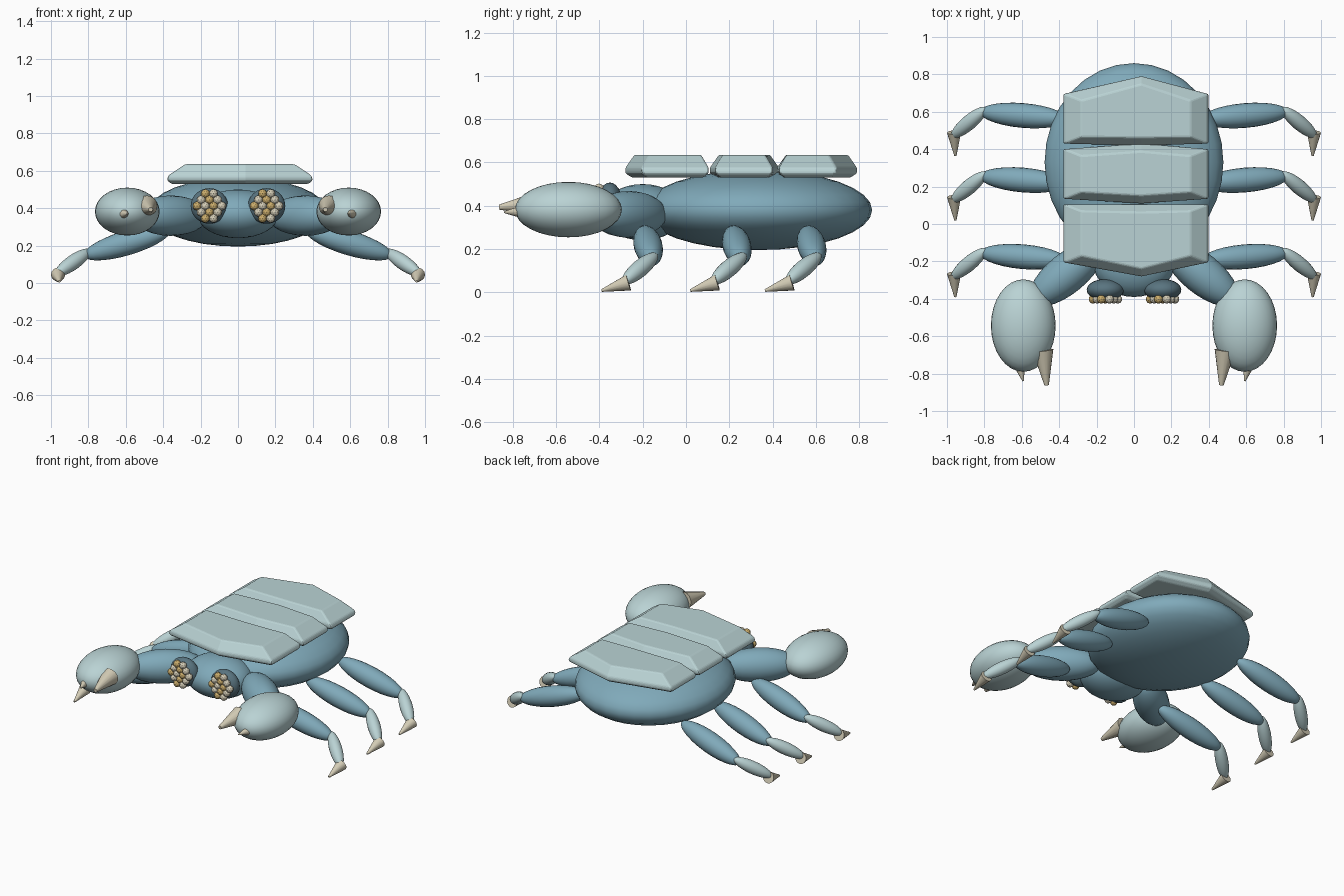
import bpy, bmesh, math
from mathutils import Vector, Matrix

if "Cube" in bpy.data.objects:
    bpy.data.objects.remove(bpy.data.objects["Cube"])


def material(name, rgb):
    m = bpy.data.materials.new(name)
    m.diffuse_color = (*rgb, 1)
    m.use_nodes = True
    m.node_tree.nodes["Principled BSDF"].inputs["Base Color"].default_value = m.diffuse_color
    return m


BLUE = material("shell blue", (0.215, 0.40, 0.49))
PALE = material("pale blue", (0.49, 0.65, 0.66))
DARK = material("eye slate", (0.10, 0.175, 0.215))
BONE = material("bone", (0.66, 0.61, 0.47))
GOLD = material("gold", (0.60, 0.42, 0.15))


def finish(name, bm, mat, angle=None):
    bmesh.ops.recalc_face_normals(bm, faces=bm.faces)
    me = bpy.data.meshes.new(name)
    bm.to_mesh(me)
    bm.free()
    me.materials.append(mat)
    ob = bpy.data.objects.new(name, me)
    bpy.context.collection.objects.link(ob)
    if angle:
        bpy.ops.object.select_all(action='DESELECT')
        ob.select_set(True)
        bpy.context.view_layer.objects.active = ob
        bpy.ops.object.shade_smooth_by_angle(angle=math.radians(angle))
    return ob


def ellipsoid(name, centre, radii, mat, segs=32, rings=16, rot=None):
    bm = bmesh.new()
    bmesh.ops.create_uvsphere(bm, u_segments=segs, v_segments=rings, radius=1)
    m = Matrix.Translation(centre) @ (rot or Matrix()) @ Matrix.Diagonal((*radii, 1))
    bmesh.ops.transform(bm, matrix=m, verts=bm.verts)
    return finish(name, bm, mat, 60)


def limb(name, a, b, r, mat):
    """Ellipsoid segment stretched between two points."""
    a, b = Vector(a), Vector(b)
    rot = (b - a).to_track_quat('Z', 'Y').to_matrix().to_4x4()
    return ellipsoid(name, (a + b) / 2, (r, r, (b - a).length / 2), mat, 20, 14, rot)


def spike(name, base, tip, r, mat, r_tip=0.004):
    base, tip = Vector(base), Vector(tip)
    d = tip - base
    bm = bmesh.new()
    bmesh.ops.create_cone(bm, cap_ends=True, segments=16, radius1=r, radius2=r_tip, depth=d.length)
    m = Matrix.Translation((base + tip) / 2) @ d.to_track_quat('Z', 'Y').to_matrix().to_4x4()
    bmesh.ops.transform(bm, matrix=m, verts=bm.verts)
    return finish(name, bm, mat, 40)


def back_plate(name, front, front_mid, rear, rear_mid):
    """Six-cornered plate with wide chamfers above and small ones below."""
    cx, cy, half = 0.01, (front + rear) / 2, 0.39
    rings = []
    bm = bmesh.new()
    for z, kx, inset in ((0.53, 0.94, 0.025), (0.55, 1, 0), (0.575, 0.98, 0), (0.635, 0.75, 0.035)):
        pts = [(-half * kx, front + inset), (0.03, front_mid + inset * 1.2), (half * kx, front + inset),
               (half * kx, rear - inset), (0.03, rear_mid - inset * 1.2), (-half * kx, rear - inset)]
        rings.append([bm.verts.new((cx + x, y, z)) for x, y in pts])
    for lo, hi in zip(rings, rings[1:]):
        for i in range(6):
            j = (i + 1) % 6
            bm.faces.new((lo[i], lo[j], hi[j], hi[i]))
    for ring in (rings[0], rings[-1]):
        bm.faces.new((ring[0], ring[1], ring[4], ring[5]))
        bm.faces.new((ring[1], ring[2], ring[3], ring[4]))
    ob = finish(name, bm, PALE)
    bev = ob.modifiers.new("soft edges", 'BEVEL')
    bev.width, bev.segments = 0.008, 2
    return ob


# body and head
ellipsoid("body", (0, 0.33, 0.38), (0.478, 0.53, 0.185), BLUE)
ellipsoid("head", (0, -0.20, 0.37), (0.22, 0.19, 0.13), BLUE)

# back plates
back_plate("front_plate", -0.205, -0.28, 0.105, 0.105)
back_plate("middle_plate", 0.135, 0.11, 0.40, 0.43)
back_plate("rear_plate", 0.43, 0.42, 0.695, 0.79)

for side, s in (("left", -1), ("right", 1)):
    # eye with packed lenses
    ex, ey, ez = s * 0.153, -0.352, 0.412
    ellipsoid(side + "_eye", (ex, ey, ez), (0.1, 0.058, 0.095), DARK, 24, 12)
    for mat, want in ((GOLD, 0), (BONE, 1)):
        bm = bmesh.new()
        for row, count in enumerate((2, 3, 4, 3, 2)):
            for col in range(count):
                if (col + row) % 2 == want:
                    p = (ex + (col - (count - 1) / 2) * 0.044, ey - 0.05, ez + (row - 2) * 0.033)
                    bmesh.ops.create_icosphere(bm, subdivisions=2, radius=0.024,
                                               matrix=Matrix.Translation(p))
        finish(side + "_eye_lenses_" + mat.name, bm, mat)

    # arm, claw and pincers
    limb(side + "_arm", (s * 0.17, -0.11, 0.36), (s * 0.55, -0.42, 0.36), 0.108, BLUE)
    ellipsoid(side + "_claw", (s * 0.592, -0.543, 0.382), (0.173, 0.247, 0.128), PALE)
    spike(side + "_large_pincer", (s * 0.487, -0.675, 0.412), (s * 0.467, -0.862, 0.393), 0.056, BONE, 0.012)
    spike(side + "_small_pincer", (s * 0.63, -0.69, 0.372), (s * 0.592, -0.84, 0.37), 0.05, BONE)

    # three walking legs
    for place, y in (("front", -0.17), ("middle", 0.24), ("rear", 0.585)):
        tag = f"{side}_{place}_"
        limb(tag + "thigh", (s * 0.36, y - 0.025, 0.285), (s * 0.825, y + 0.015, 0.145), 0.066, BLUE)
        limb(tag + "shin", (s * 0.79, y + 0.035, 0.175), (s * 0.975, y - 0.12, 0.045), 0.04, PALE)
        spike(tag + "foot", (s * 0.962, y - 0.095, 0.045), (s * 0.955, y - 0.22, 0.008), 0.038, BONE, 0.006)
